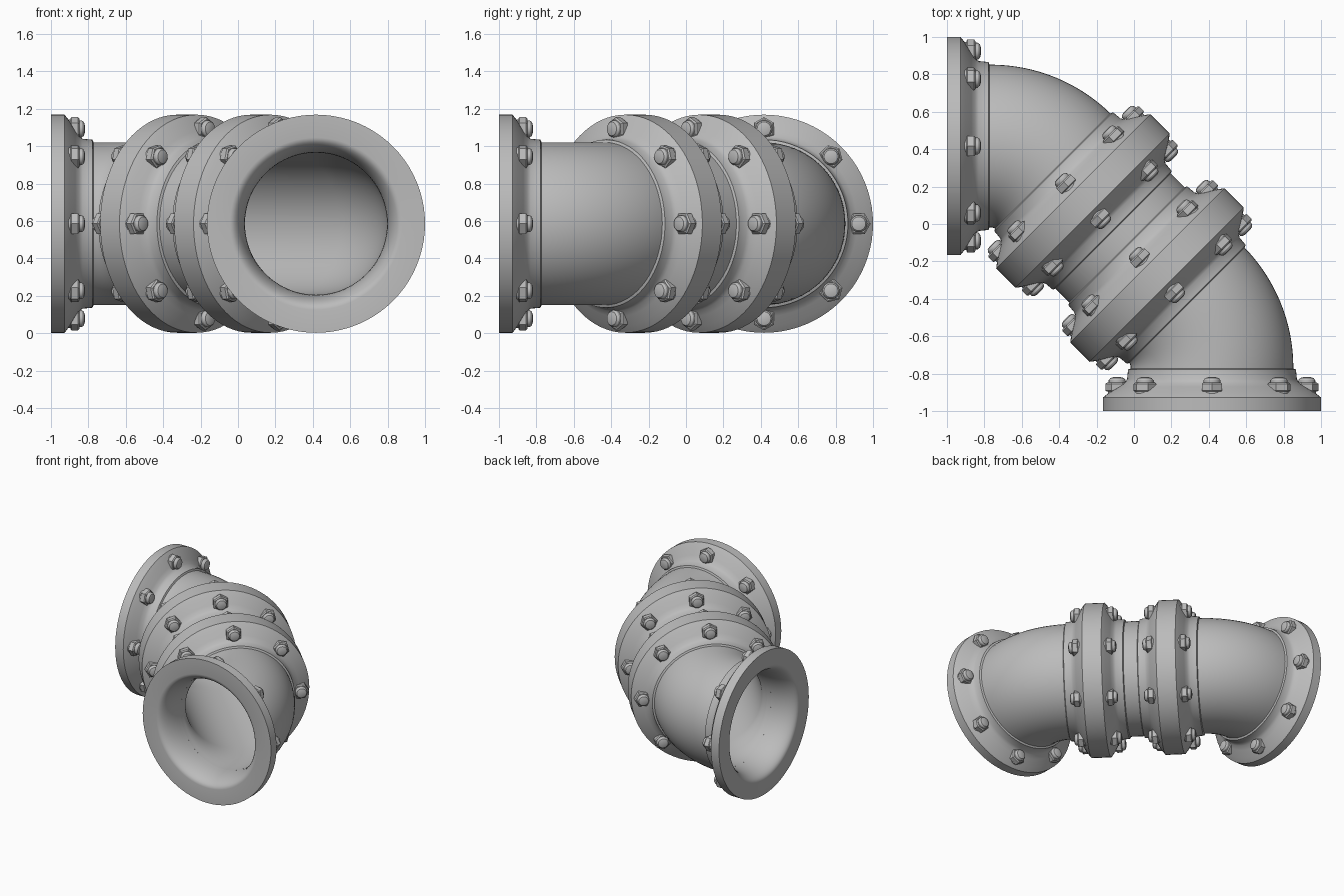
import bpy, bmesh
from math import pi, sin, cos, radians
from mathutils import Matrix, Vector

if "Cube" in bpy.data.objects:
    bpy.data.objects.remove(bpy.data.objects["Cube"])

mat = bpy.data.materials.new("cast_grey")
mat.use_nodes = True
grey = (0.5, 0.5, 0.5, 1)
mat.diffuse_color = grey
mat.node_tree.nodes["Principled BSDF"].inputs["Base Color"].default_value = grey

HEIGHT = 0.585     # axis height
OFFSET = 0.417     # sideways position of each mouth
UP = Vector((0, 0, 1))


def frame(origin, axis):
    """Matrix whose local z runs along the pipe and local y points up."""
    axis = Vector(axis).normalized()
    m = Matrix((UP.cross(axis), UP, axis)).transposed().to_4x4()
    m.translation = origin
    return m


def skin(bm, rings, sides, closed=False, cap=False):
    """Bridge a list of (matrix, radius) circles."""
    loops = [[bm.verts.new(m @ Vector((r * cos(2 * pi * i / sides), r * sin(2 * pi * i / sides), 0)))
              for i in range(sides)] for m, r in rings]
    pairs = list(zip(loops, loops[1:]))
    if closed:
        pairs.append((loops[-1], loops[0]))
    for a, b in pairs:
        for i in range(sides):
            j = (i + 1) % sides
            bm.faces.new((a[i], a[j], b[j], b[i]))
    if cap:
        bm.faces.new(loops[0])
        bm.faces.new(loops[-1])


def lathe(bm, profile, sides, **kw):
    skin(bm, [(Matrix.Translation((0, 0, t)), r) for t, r in profile], sides, **kw)


def finish(bm, name, angle=35):
    bmesh.ops.recalc_face_normals(bm, faces=bm.faces)
    mesh = bpy.data.meshes.new(name)
    bm.to_mesh(mesh)
    bm.free()
    mesh.materials.append(mat)
    mesh.shade_smooth()
    mesh.set_sharp_from_angle(angle=radians(angle))
    return mesh


def place(mesh, name, matrix):
    ob = bpy.data.objects.new(name, mesh)
    bpy.context.collection.objects.link(ob)
    ob.matrix_world = matrix
    return ob


# Bent pipe: straight mouth, elbow, straight middle, then the mirrored half
BEND = 0.483
TURN = radians(45)
centre = Vector((OFFSET - BEND, -0.767, HEIGHT))
half = [((OFFSET, -0.8, HEIGHT), (0, 1, 0))]
for k in range(17):
    a = TURN * k / 16
    half.append((centre + Vector((cos(a), sin(a), 0)) * BEND, (-sin(a), cos(a), 0)))
other = [((p[1], p[0], p[2]), (-d[1], -d[0], 0)) for p, d in reversed(half)]
path = [frame(p, d) for p, d in half + other]
bm = bmesh.new()
skin(bm, [(m, 0.435) for m in path] + [(m, 0.38) for m in reversed(path)], 64, closed=True)
place(finish(bm, "bent_pipe"), "bent_pipe", Matrix())

# Shared outer shape of a flange, from the mating face to the collar
rim = [(0.073, 0.583), (0.1, 0.548), (0.13, 0.497), (0.15, 0.468), (0.17, 0.454),
       (0.222, 0.449), (0.228, 0.434)]

# End flange with a flared mouth
flare = [(0.2 - 0.2 * sin(a), 0.46 - 0.08 * cos(a)) for a in (pi / 2 * k / 10 for k in range(11))]
bm = bmesh.new()
lathe(bm, flare + [(0, 0.583)] + rim, 80, closed=True)
flange_mesh = finish(bm, "end_flange")

# Coupling: two flanges back to back
bm = bmesh.new()
lathe(bm, [(-t, r) for t, r in reversed(rim)] + rim, 80)
coupling_mesh = finish(bm, "coupling")

# Bolt: washer, six-sided nut and rounded stud end
bm = bmesh.new()
lathe(bm, [(0.085, 0.05), (0.108, 0.05)], 20, cap=True)
lathe(bm, [(0.104, 0.056), (0.11, 0.063), (0.145, 0.063), (0.152, 0.054)], 6, cap=True)
lathe(bm, [(0.14, 0.046), (0.165, 0.045), (0.176, 0.037), (0.181, 0.02)], 20, cap=True)
bolt_mesh = finish(bm, "bolt", 30)


def bolt_circle(name, matrix):
    for k in range(8):
        turn = Matrix.Rotation(k * pi / 4, 4, "Z")
        place(bolt_mesh, f"{name}_bolt_{k + 1}", matrix @ turn @ Matrix.Translation((0.507, 0, 0)))


for name, origin, axis in (("front_flange", (OFFSET, -1, HEIGHT), (0, 1, 0)),
                           ("right_flange", (-1, OFFSET, HEIGHT), (1, 0, 0))):
    m = frame(origin, axis)
    place(flange_mesh, name, m)
    bolt_circle(name, m)

# Couplings on the diagonal middle run
along = Vector((-1, 1, 0)).normalized()
middle = Vector((-0.075, -0.075, HEIGHT))
for name, d in (("front_coupling", -0.28), ("back_coupling", 0.28)):
    place(coupling_mesh, name, frame(middle + along * d, along))
    for side, s in (("near", -1), ("far", 1)):
        bolt_circle(f"{name}_{side}", frame(middle + along * d, along * s))
